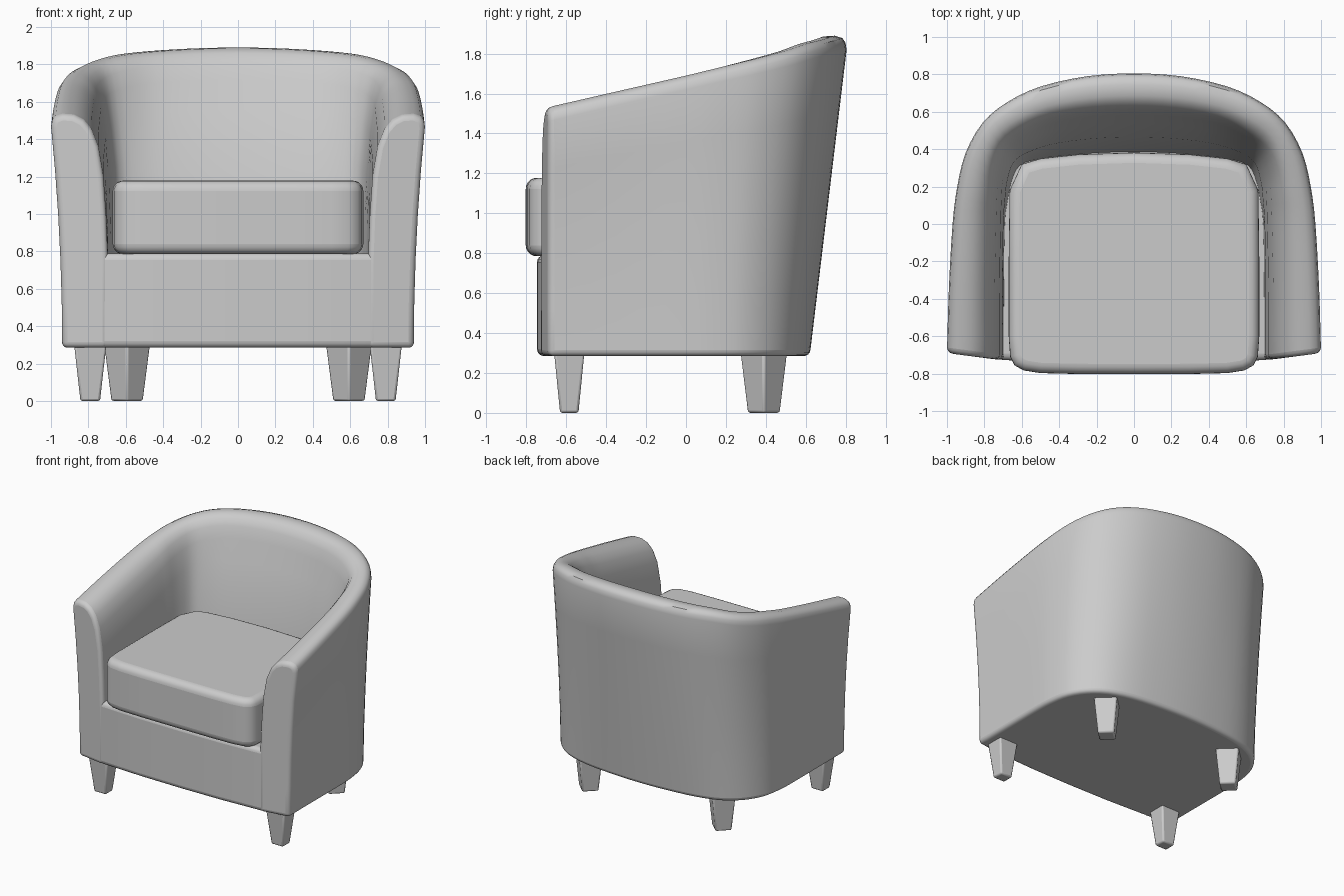
import bpy, bmesh, math
from mathutils import Vector, Matrix

if "Cube" in bpy.data.objects:
    bpy.data.objects.remove(bpy.data.objects["Cube"])


def finish(bm, name, bevel, segs):
    bmesh.ops.recalc_face_normals(bm, faces=bm.faces)
    me = bpy.data.meshes.new(name)
    bm.to_mesh(me)
    bm.free()
    ob = bpy.data.objects.new(name, me)
    bpy.context.collection.objects.link(ob)
    m = ob.modifiers.new("soft_edges", 'BEVEL')
    m.width, m.segments = bevel, segs
    m.limit_method, m.angle_limit = 'ANGLE', math.radians(50)
    m.use_clamp_overlap = False
    bpy.ops.object.select_all(action='DESELECT')
    ob.select_set(True)
    bpy.context.view_layer.objects.active = ob
    bpy.ops.object.shade_smooth_by_angle(angle=math.radians(40))
    return ob


def catmull(a, b, c, d, t):
    return 0.5 * (2 * b + (c - a) * t + (2 * a - 5 * b + 4 * c - d) * t * t
                  + (3 * b - a - 3 * c + d) * t ** 3)


def prism(name, half, z0, z1, bevel, segs):
    """Extrude a plan outline given for x >= 0, front centre to back centre."""
    plan = half + [(-x, y) for x, y in half[-2:0:-1]]
    bm = bmesh.new()
    lo = [bm.verts.new((x, y, z0)) for x, y in plan]
    hi = [bm.verts.new((x, y, z1)) for x, y in plan]
    bm.faces.new(lo)
    bm.faces.new(hi)
    n = len(plan)
    for i in range(n):
        j = (i + 1) % n
        bm.faces.new((lo[i], lo[j], hi[j], hi[i]))
    return finish(bm, name, bevel, segs)


# Wrap-around shell: half stations from arm front to back centre
Z0 = 0.285
outer_top = [(1.0, -.69), (.99, -.35), (.97, 0), (.945, .2), (.9, .38),
             (.81, .54), (.68, .65), (.5, .735), (.25, .79), (0, .805)]
outer_low = [(.94, -.69), (.94, -.35), (.94, 0), (.93, .15), (.9, .29),
             (.82, .42), (.69, .52), (.5, .58), (.25, .61), (0, .62)]
inner_low = [(.695, -.73), (.695, -.35), (.69, 0), (.675, .12), (.655, .22),
             (.61, .31), (.5, .345), (.37, .36), (.19, .375), (0, .38)]
height = [1.53, 1.61, 1.69, 1.735, 1.775, 1.815, 1.85, 1.87, 1.885, 1.89]
blend = [0, 0, 0, .15, .35, .6, .85, 1, 1, 1]
# Rolled rim: drop below the crest, and travel from outside to inside
drop = [.07, .035, .012, 0, .004, .03, .08, .17, .33, .55]
w_arm = [0, .02, .08, .2, .4, .57, .71, .83, .92, .97]
w_back = [0, .015, .05, .14, .28, .38, .45, .52, .63, .8]


def section(i):
    ot, ol, il = (Vector(p[i]) for p in (outer_top, outer_low, inner_low))
    h, b = height[i], blend[i]
    pts = []
    for f in (0, .2, .4, .6, .8):
        p = ol.lerp(ot, f ** (2 - b))
        pts.append(Vector((p.x, p.y, Z0 + f * (h - .07 - Z0))))
    for d, wa, wb in zip(drop, w_arm, w_back):
        p = ot.lerp(il, wa + (wb - wa) * b)
        pts.append(Vector((p.x, p.y, h - d)))
    pts += [Vector((il.x, il.y, .75)), Vector((il.x, il.y, Z0))]
    return pts


half = [section(i) for i in range(len(height))]
full = half + [[Vector((-p.x, p.y, p.z)) for p in s] for s in half[-2::-1]]
last = len(full) - 1
bm = bmesh.new()
rings = []
for i in range(last):
    for k in range(3):
        q = [full[max(i - 1, 0)], full[i], full[i + 1], full[min(i + 2, last)]]
        rings.append([bm.verts.new(catmull(*p, k / 3)) for p in zip(*q)])
rings.append([bm.verts.new(p) for p in full[last]])
n = len(rings[0])
for r, s in zip(rings, rings[1:]):
    for j in range(n):
        k = (j + 1) % n
        bm.faces.new((r[j], r[k], s[k], s[j]))
bm.faces.new(rings[0])
bm.faces.new(rings[-1])
finish(bm, "back_and_arms", .03, 4)

# Seat base with a slightly bowed front panel
prism("seat_base",
      [(0, -.747), (.35, -.743), (.7, -.727), (.9, -.685), (.92, 0), (.91, .15),
       (.88, .28), (.8, .41), (.67, .5), (.5, .56), (.25, .59), (0, .6)],
      Z0, .79, .035, 4)

# Loose cushion
prism("seat_cushion",
      [(0, -.803), (.3, -.802), (.5, -.797), (.59, -.783), (.64, -.755),
       (.662, -.71), (.67, -.6), (.67, -.2), (.665, .18), (.6, .32),
       (.5, .35), (.3, .372), (0, .382)],
      .785, 1.178, .055, 5)


# Tapered legs, back pair turned to the corners
def leg(name, x, y, top, bottom, turn, sy):
    bm = bmesh.new()
    bmesh.ops.create_cone(bm, cap_ends=True, segments=4,
                          radius1=bottom, radius2=top, depth=.31)
    bm.transform(Matrix.Translation((x, y, .16 - .005)) @ Matrix.Diagonal((1, sy, 1, 1))
                 @ Matrix.Rotation(turn, 4, 'Z'))
    finish(bm, name, .012, 2)


for side, s in (("right", 1), ("left", -1)):
    leg("front_leg_" + side, s * .79, -.585, .123, .074, math.pi / 4, .88)
    leg("back_leg_" + side, s * .593, .39, .128, .088, 0, .95)
